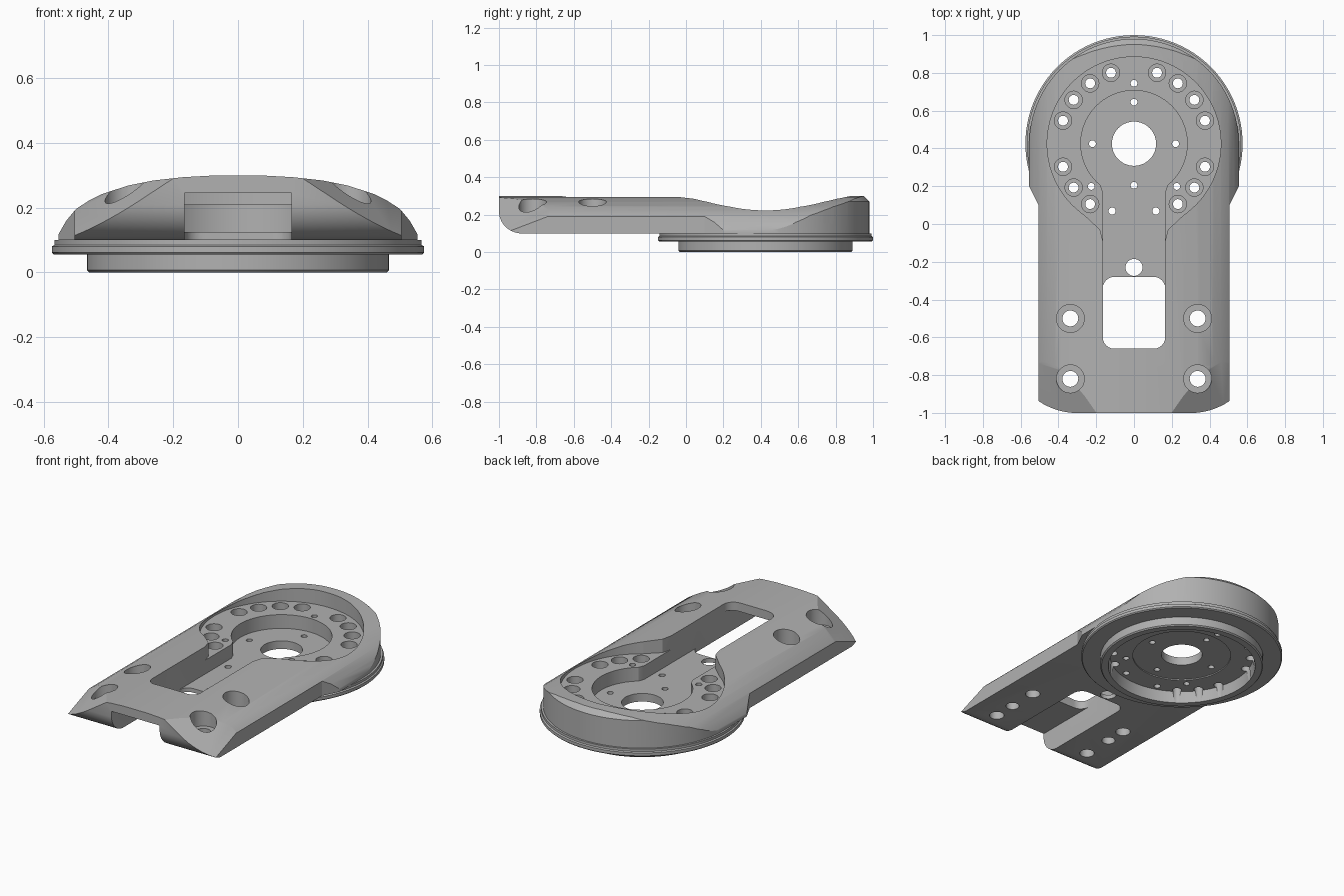
import bpy, bmesh, math
from mathutils import Vector

if "Cube" in bpy.data.objects:
    bpy.data.objects.remove(bpy.data.objects["Cube"], do_unlink=True)

CY = 0.425           # centre of the round head along y
HALF_SLOT = 0.165    # half width of the channel

metal = bpy.data.materials.new("satin grey")
metal.use_nodes = True
GREY = (0.44, 0.44, 0.44, 1)
metal.diffuse_color = GREY
metal.node_tree.nodes["Principled BSDF"].inputs["Base Color"].default_value = GREY


def make_object(name, bm, helper=False):
    bmesh.ops.recalc_face_normals(bm, faces=bm.faces)
    mesh = bpy.data.meshes.new(name)
    bm.to_mesh(mesh)
    bm.free()
    mesh.materials.append(metal)
    ob = bpy.data.objects.new(name, mesh)
    bpy.context.collection.objects.link(ob)
    ob.hide_render = helper
    return ob


def loft(bm, rings):
    """Closed solid through rings that all have the same point count."""
    loops = [[bm.verts.new(p) for p in ring] for ring in rings]
    n = len(loops[0])
    for low, high in zip(loops, loops[1:]):
        for i in range(n):
            j = (i + 1) % n
            bm.faces.new((low[i], low[j], high[j], high[i]))
    bm.faces.new(loops[0][::-1])
    bm.faces.new(loops[-1])


def prism(bm, outline, z0, z1):
    loft(bm, [[(x, y, z) for x, y in outline] for z in (z0, z1)])


def lathe(bm, x, y, profile, sides):
    """Solid of stacked circles from (radius, z) pairs."""
    loft(bm, [[(x + r * math.cos(a), y + r * math.sin(a), z)
               for a in (math.tau * i / sides for i in range(sides))]
              for r, z in profile])


def rounded_rect(half, y0, y1, r, steps=6):
    pts = []
    corners = ((half - r, y1 - r), (r - half, y1 - r), (r - half, y0 + r), (half - r, y0 + r))
    for k, (cx, cy) in enumerate(corners):
        for i in range(steps + 1):
            a = math.pi / 2 * (k + i / steps)
            pts.append((cx + r * math.cos(a), cy + r * math.sin(a)))
    return pts


def mirrored(half):
    return half + [(-x, y) for x, y in reversed(half)]


def boolean(ob, cutter, operation="DIFFERENCE"):
    mod = ob.modifiers.new("cut", "BOOLEAN")
    mod.object, mod.operation, mod.solver = cutter, operation, "EXACT"
    bpy.context.view_layer.objects.active = ob
    bpy.ops.object.modifier_apply(modifier=mod.name)


def cut_solid(ob, name, build):
    bm = bmesh.new()
    build(bm)
    cutter = make_object(name, bm, True)
    boolean(ob, cutter)
    bpy.data.objects.remove(cutter, do_unlink=True)


def slice_off(bm, point, normal):
    bmesh.ops.bisect_plane(bm, geom=bm.verts[:] + bm.edges[:] + bm.faces[:],
                           plane_co=point, plane_no=normal, clear_outer=True)
    bmesh.ops.holes_fill(bm, edges=[e for e in bm.edges if e.is_boundary])


# Domed bar with a rounded lower front edge and chamfered front corners
crown = [(0.56, 0), (0.56, 0.1), (0.553, 0.12), (0.53, 0.16), (0.5, 0.196), (0.46, 0.222),
         (0.42, 0.242), (0.34, 0.268), (0.26, 0.284), (0.17, 0.294), (0.08, 0.299)]
bm = bmesh.new()
loft(bm, [[(x, y, z) for x, z in mirrored(crown)] for y in (-1, 1.1)])
for i in range(1, 8):
    a = math.pi / 2 * i / 8
    n = Vector((0, -math.cos(a), -math.sin(a)))
    slice_off(bm, Vector((0, -0.88, 0.22)) + 0.12 * n, n)
for side in (1, -1):
    slice_off(bm, (0.5 * side, -0.72, 0.2), (0.0413 * side, -0.024, 0.063))
arm = make_object("arm_body", bm)

# Plan outline: straight arm, flared shoulders, round head with a bevelled rim
STEPS = 48


def plan(radius, z):
    arc = [(radius * math.cos(math.pi * i / STEPS), CY + radius * math.sin(math.pi * i / STEPS), z)
           for i in range(STEPS + 1)]
    left = [(-0.555, 0.2, z), (-0.505, 0.1, z), (-0.505, -1.1, z)]
    return arc + left + [(-x, y, zz) for x, y, zz in reversed(left)]


bm = bmesh.new()
loft(bm, [plan(0.555, 0.1), plan(0.555, 0.27), plan(0.515, 0.31)])
outline = make_object("outline_helper", bm, True)
boolean(arm, outline, "INTERSECT")
bpy.data.objects.remove(outline, do_unlink=True)

# Stepped head pocket, neck slot, window and underside channel
flare = mirrored([(HALF_SLOT, -0.09), (0.18, -0.03), (0.26, 0.045), (0.2, 0.2)])
slot = mirrored([(HALF_SLOT, -0.45), (HALF_SLOT, 0.17), (0.18, 0.21), (0.15, 0.3)])
cut_solid(arm, "pocket", lambda b: lathe(b, 0, CY, [(0.46, 0.21), (0.46, 0.5)], 96))
cut_solid(arm, "flare", lambda b: prism(b, flare, 0.21, 0.5))
cut_solid(arm, "disc", lambda b: lathe(b, 0, CY, [(0.282, 0.125), (0.282, 0.5)], 72))
cut_solid(arm, "slot", lambda b: prism(b, slot, 0.125, 0.5))
cut_solid(arm, "window", lambda b: prism(b, rounded_rect(HALF_SLOT, -0.66, -0.28, 0.06), -0.1, 0.5))
cut_solid(arm, "channel", lambda b: prism(b, rounded_rect(HALF_SLOT, -1.3, -0.28, 0.06), -0.1, 0.245))

# Round flange with a lower spigot ring, recessed underneath
bm = bmesh.new()
lathe(bm, 0, CY, [(0.28, 0.075), (0.28, 0.068), (0.41, 0.068), (0.42, 0.0), (0.459, 0.0),
                  (0.466, 0.007), (0.466, 0.056), (0.569, 0.056), (0.575, 0.062),
                  (0.575, 0.08), (0.567, 0.085), (0.567, 0.1)], 96)
flange = make_object("swivel_flange", bm)


# Bolt holes, dowel holes and the centre bore
def drill(b):
    def straight(x, y, r, sides=20, top=0.5):
        lathe(b, x, y, [(r, -0.1), (r, top)], sides)

    def stepped(x, y, r, big, floor):
        lathe(b, x, y, [(r, -0.1), (r, floor), (big, floor), (big, 0.5)], 28)

    def polar(radius, degrees):
        a = math.radians(degrees)
        return radius * math.sin(a), CY + radius * math.cos(a)

    straight(0, CY, 0.117, 56)
    straight(0, -0.23, 0.045, 28)
    for quarter in range(4):
        straight(*polar(0.22, 90 * quarter), 0.018)
    straight(*polar(0.32, 0), 0.018)
    for side in (1, -1):
        for angle in (18, 36, 54, 72, 108, 126, 144):
            stepped(*polar(0.395, side * angle), 0.026, 0.046, 0.15)
        straight(*polar(0.32, side * 135), 0.018)
        straight(*polar(0.375, side * 162), 0.019)
        for y in (-0.5, -0.82):
            stepped(0.337 * side, y, 0.042, 0.074, 0.185)
    # blind holes under the arm
    straight(0.337, -0.68, 0.038, 24, 0.15)
    straight(-0.337, -0.63, 0.038, 24, 0.15)


for part in (arm, flange):
    cut_solid(part, "drills", drill)
    bpy.ops.object.select_all(action="DESELECT")
    part.select_set(True)
    bpy.context.view_layer.objects.active = part
    bpy.ops.object.shade_smooth_by_angle(angle=math.radians(25))
